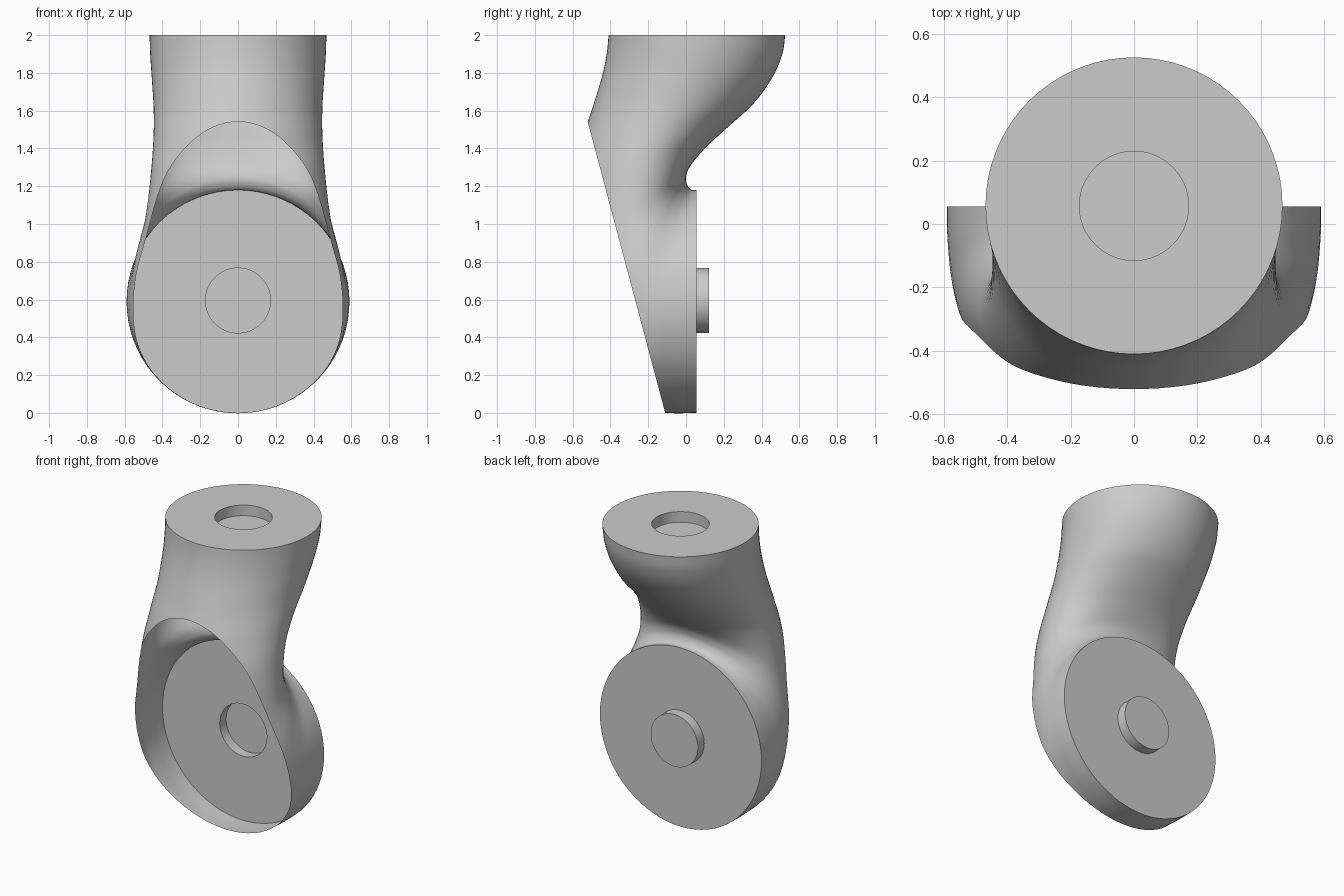
import bpy, bmesh, math
from mathutils import Vector

if "Cube" in bpy.data.objects:
    bpy.data.objects.remove(bpy.data.objects["Cube"])

SEG, SUB = 72, 6

# Elbow sections: inner (y, z), outer (y, z), half width in x
RINGS = [
    (0.055, 1.18, 0.055, 0.0, 0.59), (0.025, 1.183, -0.11, 0.0, 0.588),
    (0.005, 1.21, -0.35, 0.03, 0.575), (0.0, 1.25, -0.55, 0.3, 0.543),
    (0.025, 1.31, -0.62, 0.7, 0.492), (0.11, 1.41, -0.62, 1.15, 0.46),
    (0.23, 1.52, -0.56, 1.42, 0.447), (0.36, 1.64, -0.50, 1.6, 0.447),
    (0.46, 1.78, -0.445, 1.78, 0.457), (0.51, 1.9, -0.42, 1.9, 0.465),
    (0.525, 2.0, -0.41, 2.0, 0.468),
]


def smooth_rings(keys):
    """Catmull-Rom interpolation through the key sections."""
    out = []
    for i in range(len(keys) - 1):
        p0, p1 = keys[max(i - 1, 0)], keys[i]
        p2, p3 = keys[i + 1], keys[min(i + 2, len(keys) - 1)]
        for s in range(SUB):
            t = s / SUB
            out.append([b + 0.5 * t * (c - a + t * (2*a - 5*b + 4*c - d + t * (3*(b - c) + d - a)))
                        for a, b, c, d in zip(p0, p1, p2, p3)])
    return out + [list(keys[-1])]


def add_ring(bm, iy, iz, oy, oz, w):
    mid = Vector((0, (iy + oy) / 2, (iz + oz) / 2))
    rad = Vector((0, (iy - oy) / 2, (iz - oz) / 2))
    return [bm.verts.new(mid + rad * math.sin(a) + Vector((w * math.cos(a), 0, 0)))
            for a in (2 * math.pi * k / SEG for k in range(SEG))]


def bridge(bm, a, b):
    for k in range(SEG):
        n = (k + 1) % SEG
        bm.faces.new((a[k], a[n], b[n], b[k]))


bm = bmesh.new()

# Curved shell
loops = [add_ring(bm, *r) for r in smooth_rings(RINGS)]
for a, b in zip(loops, loops[1:]):
    bridge(bm, a, b)

# Back disc with peg, top disc with socket
R = 0.172
back = [add_ring(bm, y, 0.595 + R, y, 0.595 - R, R) for y in (0.055, 0.122)]
top = [add_ring(bm, 0.057 + R, z, 0.057 - R, z, R) for z in (2.0, 1.93)]
for edge, (base, end) in ((loops[0], back), (loops[-1], top)):
    bridge(bm, edge, base)
    bridge(bm, base, end)
    bm.faces.new(end)

bmesh.ops.recalc_face_normals(bm, faces=bm.faces)

# Slanted open front
bmesh.ops.bisect_plane(bm, geom=bm.verts[:] + bm.edges[:] + bm.faces[:], dist=1e-5,
                       plane_co=(0, -0.11, 0), plane_no=(0, -1.54, -0.41), clear_outer=True)

mesh = bpy.data.meshes.new("elbow_joint_shell")
bm.to_mesh(mesh)
bm.free()
obj = bpy.data.objects.new("elbow_joint_shell", mesh)
bpy.context.collection.objects.link(obj)
bpy.context.view_layer.objects.active = obj
obj.select_set(True)
bpy.ops.object.shade_smooth_by_angle(angle=math.radians(35))
